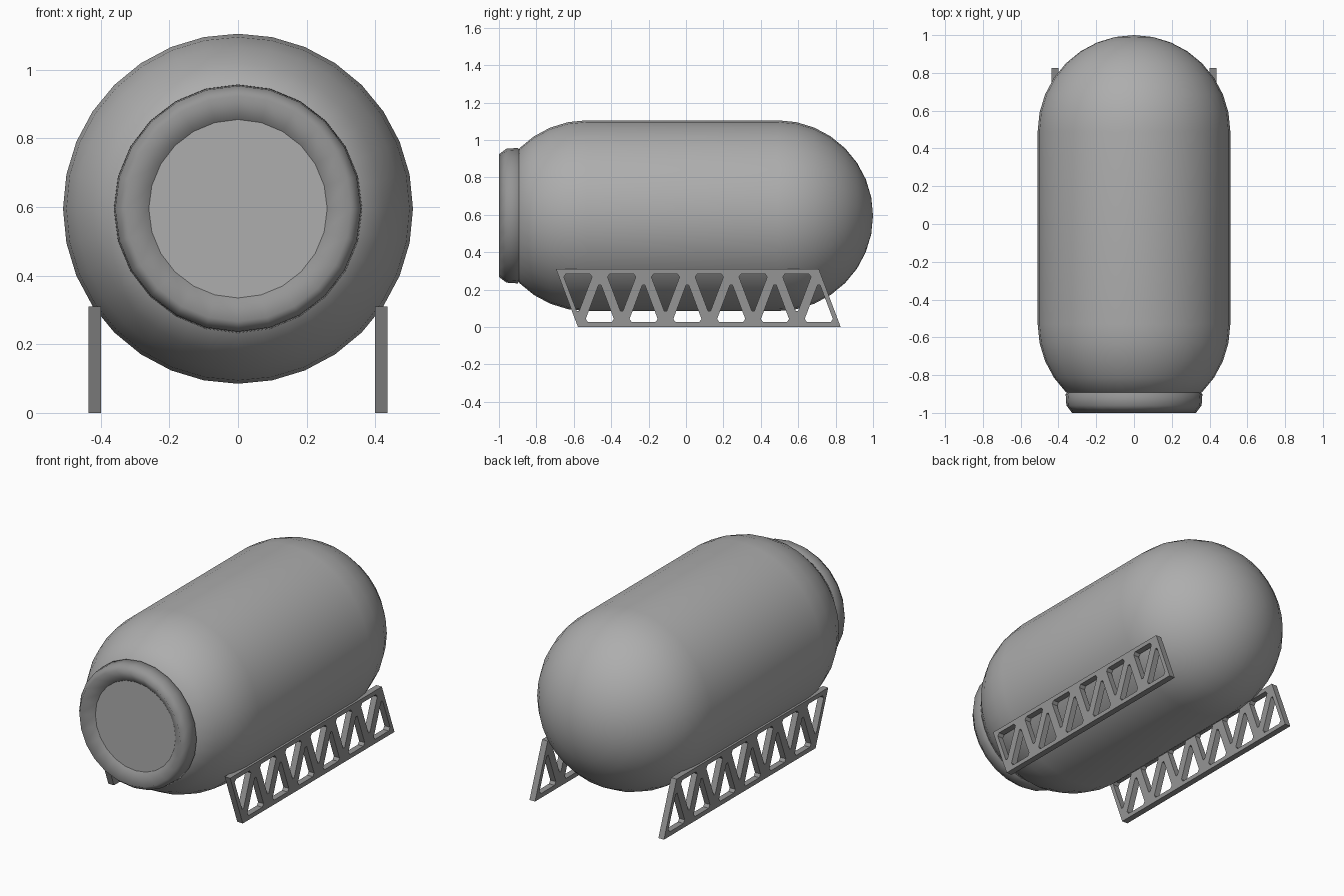
import bpy, bmesh, math
from mathutils import Vector

if "Cube" in bpy.data.objects:
    bpy.data.objects.remove(bpy.data.objects["Cube"])

AXIS_Z = 0.595
R = 0.51


def grey(name, v):
    mat = bpy.data.materials.new(name)
    mat.diffuse_color = (v, v, v, 1)
    mat.use_nodes = True
    mat.node_tree.nodes["Principled BSDF"].inputs["Base Color"].default_value = mat.diffuse_color
    return mat


STEEL = grey("steel_grey", 0.42)
DARK = grey("dark_grey", 0.30)


def add_object(name, bm, mat):
    mesh = bpy.data.meshes.new(name)
    bm.to_mesh(mesh)
    bm.free()
    mesh.materials.append(mat)
    obj = bpy.data.objects.new(name, mesh)
    bpy.context.collection.objects.link(obj)
    return obj


def lathe(name, profile, mat, sides=32):
    """Revolve (y, radius) points about the tank's horizontal axis."""
    bm = bmesh.new()
    pts = [bm.verts.new((0, y, AXIS_Z + r)) for y, r in profile]
    edges = [bm.edges.new(pair) for pair in zip(pts, pts[1:])]
    bmesh.ops.spin(bm, geom=pts + edges, cent=(0, 0, AXIS_Z), axis=(0, 1, 0),
                   angle=math.tau, steps=sides, use_duplicate=False)
    bmesh.ops.remove_doubles(bm, verts=bm.verts, dist=1e-4)
    bmesh.ops.recalc_face_normals(bm, faces=bm.faces)
    for f in bm.faces:
        f.smooth = True
    return add_object(name, bm, mat)


def arc(center, sign, steps):
    return [(center + sign * R * math.sin(math.radians(11.25 * i)),
             R * math.cos(math.radians(11.25 * i))) for i in steps]


# Tank: front shoulder, straight barrel, domed back
lathe("tank_shell", [(-0.90, 0.33)] + arc(-0.53, -1, range(4, -1, -1)) + arc(0.49, 1, range(9)), STEEL)

# Collar around the front opening, its lip sloping inward to the recessed cap
lathe("front_collar", [(-0.88, 0.34), (-0.90, 0.362), (-0.96, 0.358),
                       (-1.0, 0.328), (-0.95, 0.26)], DARK, 24)
bm = bmesh.new()
ring = [bm.verts.new((0.262 * math.sin(a), -0.95, AXIS_Z + 0.262 * math.cos(a)))
        for a in (math.tau * i / 32 for i in range(32))]
face = bm.faces.new(ring)
face.normal_update()
if face.normal.y > 0:
    face.normal_flip()
add_object("front_cap", bm, STEEL)


# Side skids: a row of triangular cells with chamfered holes
CELL, HEIGHT, X = 1.405 / 6, 0.31, 0.40
SIDE_BAR, RAIL, CHAMFER = 0.024, 0.026, 0.018


def truss_cell(bm, base_a, base_b, apex):
    """Outer triangle with an inset, corner-cut hole; the base runs along a rail."""
    tri = [Vector(base_a), Vector(base_b), Vector(apex)]
    mid = sum(tri, Vector((0, 0))) / 3
    lines = []
    for i in range(3):
        p, d = tri[i], (tri[(i + 1) % 3] - tri[i]).normalized()
        n = Vector((-d.y, d.x))
        if n.dot(mid - p) < 0:
            n = -n
        lines.append((p + n * (RAIL if i == 0 else SIDE_BAR), d))
    inner = []
    for i in range(3):
        (p, d), (q, e) = lines[i - 1], lines[i]
        t = (q - p).cross(e) / d.cross(e)
        inner.append(p + d * t)

    def vert(p):
        return bm.verts.new((X, p.x, p.y))

    outer = [vert(p) for p in tri]
    cuts = [(vert(c - lines[i - 1][1] * CHAMFER), vert(c + lines[i][1] * CHAMFER))
            for i, c in enumerate(inner)]
    for i in range(3):
        j = (i + 1) % 3
        bm.faces.new((outer[i], outer[j], cuts[j][0], cuts[i][1]))
        bm.faces.new((outer[i], cuts[i][1], cuts[i][0]))


bm = bmesh.new()
for k in range(6):
    top = -0.695 + k * CELL
    low = top + CELL / 2
    truss_cell(bm, (top, HEIGHT), (top + CELL, HEIGHT), (low, 0))
    truss_cell(bm, (low, 0), (low + CELL, 0), (top + CELL, HEIGHT))
bmesh.ops.remove_doubles(bm, verts=bm.verts, dist=1e-4)
bmesh.ops.recalc_face_normals(bm, faces=bm.faces)
extruded = bmesh.ops.extrude_face_region(bm, geom=bm.faces[:], use_keep_orig=True)["geom"]
bmesh.ops.translate(bm, vec=(0.036, 0, 0),
                    verts=[g for g in extruded if isinstance(g, bmesh.types.BMVert)])
bmesh.ops.recalc_face_normals(bm, faces=bm.faces)
skids = add_object("side_skids", bm, DARK)
skids.modifiers.new("mirror", 'MIRROR').use_axis = (True, False, False)
